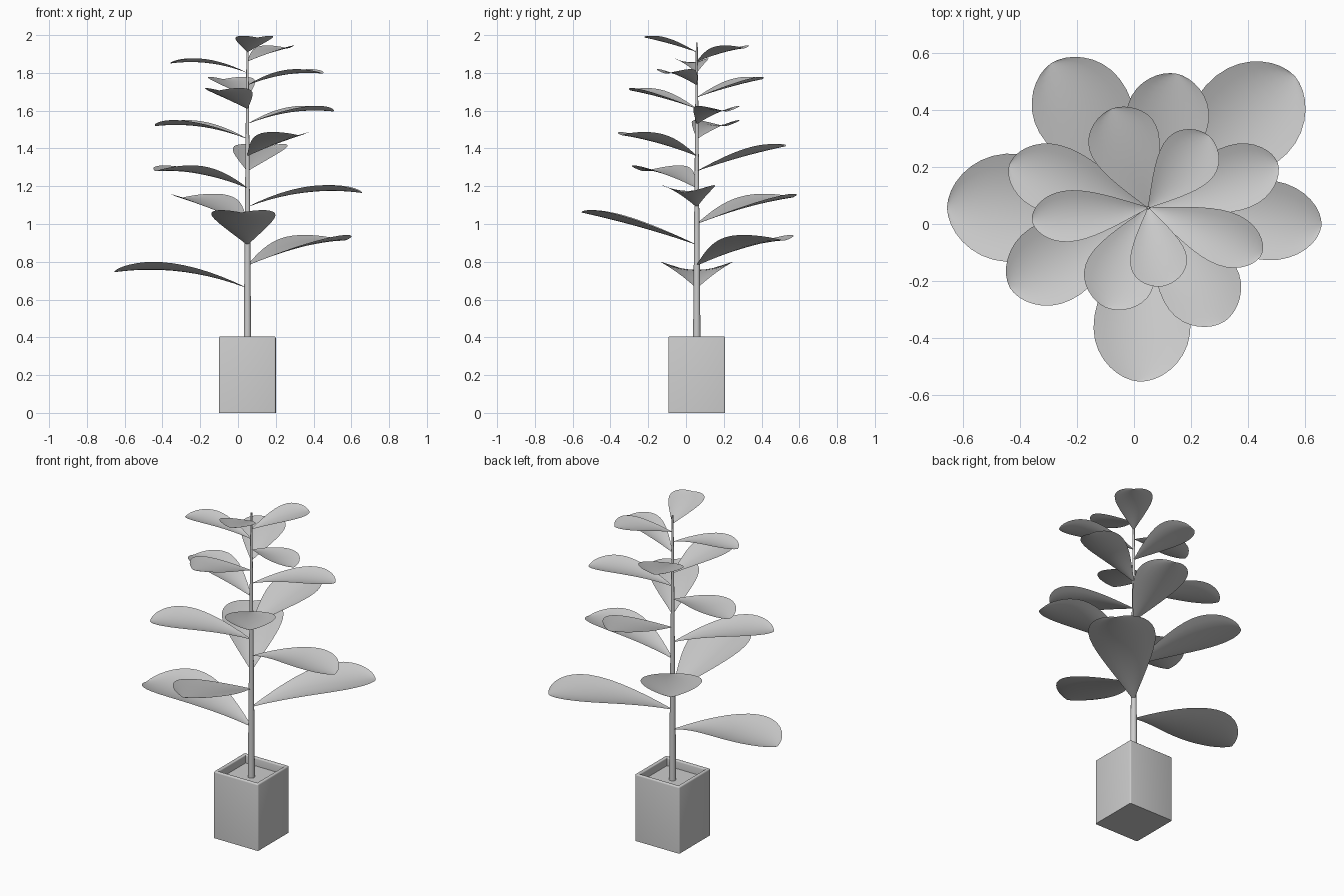
import bpy, bmesh, math

cube = bpy.data.objects.get("Cube")
if cube:
    bpy.data.objects.remove(cube, do_unlink=True)

GREY = (0.6, 0.6, 0.6, 1)
grey = bpy.data.materials.new("plain_grey")
grey.use_nodes = True
grey.diffuse_color = GREY
grey.node_tree.nodes["Principled BSDF"].inputs["Base Color"].default_value = GREY

CX, CY = 0.05, 0.057      # axis of the stem and the pot


def add_object(name, bm, angle):
    """Turn a bmesh into a named object with the grey material."""
    mesh = bpy.data.meshes.new(name)
    bm.to_mesh(mesh)
    bm.free()
    mesh.materials.append(grey)
    obj = bpy.data.objects.new(name, mesh)
    bpy.context.collection.objects.link(obj)
    bpy.ops.object.select_all(action='DESELECT')
    obj.select_set(True)
    bpy.context.view_layer.objects.active = obj
    bpy.ops.object.shade_smooth_by_angle(angle=math.radians(angle))
    return obj


# Square pot: box with a recessed soil face and softened upright and rim edges
POT_W, POT_H = 0.3, 0.405
bm = bmesh.new()
bmesh.ops.create_cube(bm, size=1)
for v in bm.verts:
    v.co = (v.co.x * POT_W, v.co.y * POT_W, (v.co.z + 0.5) * POT_H)
top = max(bm.faces, key=lambda f: f.calc_center_median().z)
bmesh.ops.inset_region(bm, faces=[top], thickness=0.03)
hole = bmesh.ops.extrude_discrete_faces(bm, faces=[top])["faces"][0]
for v in hole.verts:
    v.co.z -= 0.05
outer = [e for e in bm.edges
         if all(abs(v.co.x) > 0.14 for v in e.verts)
         and all(abs(v.co.y) > 0.14 for v in e.verts)
         and max(v.co.z for v in e.verts) > 0.1]
rim = [e for e in bm.edges if all(v.co.z > POT_H - 0.001 for v in e.verts)
       and len({round(v.co.x + v.co.y, 3) for v in e.verts} | {0}) >= 2
       and (abs(e.verts[0].co.x - e.verts[1].co.x) < 0.001
            or abs(e.verts[0].co.y - e.verts[1].co.y) < 0.001)]
bmesh.ops.bevel(bm, geom=list(set(outer + rim)), offset=0.008, segments=3,
                profile=0.5, affect='EDGES')
bmesh.ops.recalc_face_normals(bm, faces=bm.faces[:])
pot = add_object("square_pot", bm, 60)
pot.location = (CX, CY, 0)

# Stem: tapering round rod
STEM_BOTTOM, STEM_TOP = 0.35, 1.96
bm = bmesh.new()
bmesh.ops.create_cone(bm, cap_ends=True, segments=16, radius1=0.02,
                      radius2=0.005, depth=STEM_TOP - STEM_BOTTOM)
stem = add_object("stem", bm, 40)
stem.location = (CX, CY, (STEM_BOTTOM + STEM_TOP) / 2)


def add_leaf(name, degrees, length, width, base_z):
    """Cupped leaf, narrow at the stem and blunt at the tip."""
    rows, half = 16, 4
    a = math.radians(degrees)
    rise = length * (0.12 + 0.16 * math.sin(a) ** 2)
    arch = length * (0.015 + 0.05 * math.cos(a) ** 2)
    bm = bmesh.new()
    grid = []
    for i in range(rows + 1):
        t = math.sin(math.pi / 2 * i / rows)          # rows crowd at the tip
        spread = max(math.sin(math.pi * t ** 1.8), 0) ** 0.52
        w = width / 2 * max(spread, 0.02)
        row = []
        for j in range(-half, half + 1):
            u = j / half
            z = rise * t + arch * 4 * t * (1 - t) + 0.22 * w * u * u
            row.append(bm.verts.new((length * t, w * u, z)))
        grid.append(row)
    for near, far in zip(grid, grid[1:]):
        for j in range(2 * half):
            bm.faces.new((near[j], far[j], far[j + 1], near[j + 1]))
    leaf = add_object(name, bm, 80)
    leaf.location = (CX, CY, base_z)
    leaf.rotation_euler.z = a


# Leaves spiral up the stem: direction, length, width, height of the joint
LEAVES = [
    (180, 0.705, 0.38, 0.66), (42, 0.69, 0.37, 0.78),
    (-93, 0.61, 0.34, 0.89), (124, 0.61, 0.34, 1.0),
    (-6, 0.61, 0.28, 1.09), (-150, 0.56, 0.29, 1.19),
    (78, 0.48, 0.29, 1.28), (-56, 0.48, 0.28, 1.36),
    (163, 0.51, 0.24, 1.45), (19, 0.48, 0.23, 1.53),
    (-113, 0.38, 0.25, 1.61), (110, 0.37, 0.25, 1.67),
    (-22, 0.43, 0.19, 1.735), (-174, 0.41, 0.18, 1.8),
    (50, 0.33, 0.21, 1.86), (-79, 0.28, 0.2, 1.91),
]
for n, spec in enumerate(LEAVES, 1):
    add_leaf(f"leaf_{n}", *spec)
